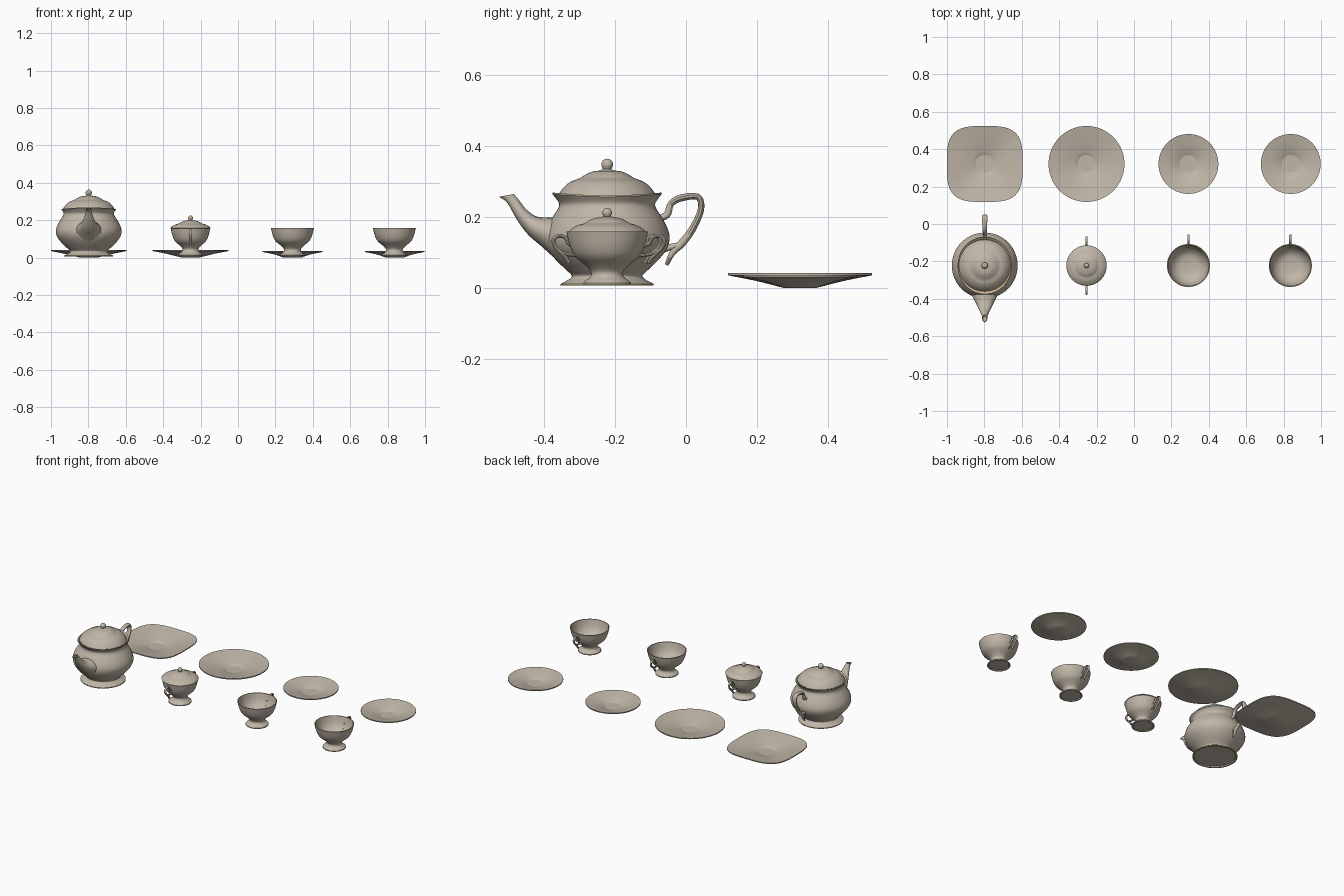
import bpy, bmesh, math
from mathutils import Vector

cube = bpy.data.objects.get("Cube")
if cube:
    bpy.data.objects.remove(cube)


def material(name, rgb):
    mat = bpy.data.materials.new(name)
    mat.use_nodes = True
    mat.diffuse_color = (*rgb, 1)
    bsdf = next(n for n in mat.node_tree.nodes if n.type == 'BSDF_PRINCIPLED')
    bsdf.inputs["Base Color"].default_value = (*rgb, 1)
    bsdf.inputs["Roughness"].default_value = 0.5
    return mat


PORCELAIN = material("warm porcelain", (0.53, 0.47, 0.39))
GILT = material("pale gilt", (0.62, 0.46, 0.25))


def spline(points, steps=4):
    """Smooth curve through points of any dimension."""
    pts = [Vector(p) for p in points]
    if len(pts) < 3:
        return pts
    ext = [2 * pts[0] - pts[1]] + pts + [2 * pts[-1] - pts[-2]]
    out = []
    for a, b, c, d in zip(ext, ext[1:], ext[2:], ext[3:]):
        for i in range(steps):
            t = i / steps
            out.append(b + (c - a) * (t / 2) + (2 * a - 5 * b + 4 * c - d) * (t * t / 2)
                       + (3 * b - a - 3 * c + d) * (t ** 3 / 2))
    return out + [pts[-1]]


def finish(name, bm, loc, gilt=None, turn=0):
    bmesh.ops.remove_doubles(bm, verts=bm.verts, dist=1e-5)
    bmesh.ops.recalc_face_normals(bm, faces=bm.faces)
    if gilt:
        for f in bm.faces:
            f.material_index = int(gilt(f.calc_center_median()))
    mesh = bpy.data.meshes.new(name)
    bm.to_mesh(mesh)
    bm.free()
    mesh.materials.append(PORCELAIN)
    mesh.materials.append(GILT)
    obj = bpy.data.objects.new(name, mesh)
    bpy.context.collection.objects.link(obj)
    obj.location = loc
    obj.rotation_euler.z = turn
    bpy.ops.object.select_all(action='DESELECT')
    obj.select_set(True)
    bpy.context.view_layer.objects.active = obj
    bpy.ops.object.shade_smooth_by_angle(angle=math.radians(40))
    return obj


def skin(bm, rings):
    """Join successive closed rings of points with quads."""
    loops = [[bm.verts.new(p) for p in ring] for ring in rings]
    n = len(loops[0])
    for a, b in zip(loops, loops[1:]):
        for i in range(n):
            j = (i + 1) % n
            bm.faces.new((a[i], a[j], b[j], b[i]))
    return loops


def lathe(name, runs, loc, shape=None, gilt=None, sides=56):
    """Turn (radius, height) runs; each run is smooth, joins are sharp."""
    profile = []
    for run in runs:
        profile += spline(run)[1 if profile else 0:]
    rings = []
    for r, z in profile:
        ring = []
        for i in range(sides):
            a = 2 * math.pi * i / sides
            rr, zz = shape(r, z, a) if shape else (r, z)
            ring.append((rr * math.cos(a), rr * math.sin(a), zz))
        rings.append(ring)
    bm = bmesh.new()
    skin(bm, rings)
    return finish(name, bm, loc, gilt)


def oval(centre, half_up, half_x, sides=16):
    return [centre + half_up * math.cos(2 * math.pi * i / sides)
            + Vector((half_x * math.sin(2 * math.pi * i / sides), 0, 0)) for i in range(sides)]


def handle(name, path, loc, turn=0):
    """Sweep an oval along (reach, height, half width, half thickness)."""
    pts = spline(path)
    rings = []
    for i, p in enumerate(pts):
        d = pts[min(i + 1, len(pts) - 1)] - pts[max(i - 1, 0)]
        normal = Vector((0, -d[1], d[0])).normalized()
        rings.append(oval(Vector((0, p[0], p[1])), normal * p[3], p[2], 10))
    bm = bmesh.new()
    loops = skin(bm, rings)
    bm.faces.new(loops[0])
    bm.faces.new(loops[-1])
    return finish(name, bm, loc, turn=turn)


def knob(base, radius, waist):
    """Profile run of a small ball finial, ending on the axis."""
    run = [(waist, base)]
    for i in range(1, 7):
        a = math.radians(-60 + 25 * i)
        run.append((radius * math.cos(a), base + radius * (0.9 + math.sin(a))))
    return run[:-1] + [(0, base + radius * 1.9)]


# Teapot
POT = (-0.798, -0.222, 0)


def pot_rim(r, z, a):
    # The lip is drawn out and lifted towards the spout and the handle
    k = max(0, min(1, (z - 0.235) / 0.025)) * (0 if r < 0.12 else 1)
    return r + 0.009 * k * math.sin(a) ** 2, z - 0.004 * k * math.cos(2 * a + math.pi) * -1


lathe("teapot_body", [
    [(0, 0.012), (0.118, 0.012)],
    [(0.118, 0.012), (0.122, 0.006)],
    [(0.122, 0.006), (0.131, 0.006)],
    [(0.131, 0.006), (0.131, 0.011)],
    [(0.131, 0.011), (0.119, 0.017), (0.104, 0.026), (0.1, 0.035), (0.115, 0.05), (0.145, 0.079),
     (0.168, 0.11), (0.176, 0.14), (0.169, 0.17), (0.153, 0.2), (0.138, 0.223), (0.135, 0.24),
     (0.145, 0.26)],
    [(0.145, 0.26), (0.144, 0.264)],
    [(0.144, 0.264), (0.134, 0.255), (0.125, 0.235)],
    [(0.125, 0.235), (0, 0.235)]],
    POT, pot_rim, lambda c: c.z < 0.0105 and c.xy.length > 0.125
    or c.z > 0.256 and c.xy.length < 0.146)

lathe("teapot_lid", [
    [(0, 0.25), (0.13, 0.25)],
    [(0.13, 0.25), (0.138, 0.26)],
    [(0.138, 0.26), (0.132, 0.27), (0.119, 0.286), (0.1, 0.3), (0.078, 0.308), (0.06, 0.319),
     (0.042, 0.327), (0.022, 0.33), (0.011, 0.334)],
    knob(0.332, 0.0165, 0.011)], POT)

# Spout sections: upper y and z, lower y and z, half width
sections = spline([
    (-0.485, 0.264, -0.526, 0.256, 0.014), (-0.471, 0.248, -0.503, 0.239, 0.016),
    (-0.449, 0.22, -0.476, 0.192, 0.028), (-0.418, 0.2, -0.445, 0.15, 0.043),
    (-0.375, 0.197, -0.405, 0.115, 0.064), (-0.33, 0.19, -0.345, 0.06, 0.08)])
spout = []
for uy, uz, ly, lz, w in sections:
    top, low = Vector((0, uy + 0.222, uz)), Vector((0, ly + 0.222, lz))
    spout.append(oval((top + low) / 2, (top - low) / 2, w))
# Hollow mouth
inner = []
for ring, s in ((spout[4], 0.6), (spout[0], 0.78)):
    mid = sum((Vector(p) for p in ring), Vector()) / len(ring)
    inner.append([mid + (p - mid) * s for p in ring])
bm = bmesh.new()
loops = skin(bm, inner + spout)
bm.faces.new(loops[0])
bm.faces.new(loops[-1])
finish("teapot_spout", bm, POT)

handle("teapot_handle", [
    (0.135, 0.192, 0.009, 0.008), (0.168, 0.205, 0.01, 0.01), (0.179, 0.235, 0.011, 0.009),
    (0.205, 0.252, 0.013, 0.01), (0.255, 0.256, 0.015, 0.009), (0.264, 0.22, 0.015, 0.009),
    (0.24, 0.165, 0.013, 0.01), (0.21, 0.125, 0.011, 0.011), (0.185, 0.1, 0.01, 0.009),
    (0.167, 0.064, 0.007, 0.005)], POT)
handle("teapot_handle_brace", [
    (0.14, 0.1, 0.009, 0.009), (0.17, 0.112, 0.009, 0.009), (0.21, 0.122, 0.009, 0.008)], POT)


# Cups and sugar bowl share one footed bowl
def bowl(name, loc, rim):
    s = rim / 0.115
    outer = [(0.046, 0.046), (0.062, 0.064), (0.09, 0.088), (0.105, 0.118), (0.115, 0.158)]
    inside = [(0.11, 0.158), (0.1, 0.12), (0.085, 0.093), (0.055, 0.072), (0, 0.066)]
    lathe(name, [
        [(0, 0.014), (0.058, 0.014)],
        [(0.058, 0.014), (0.061, 0.009)],
        [(0.061, 0.009), (0.067, 0.009)],
        [(0.067, 0.009), (0.067, 0.014)],
        [(0.067, 0.014), (0.06, 0.021), (0.047, 0.031)] + [(r * s, z) for r, z in outer],
        [(rim, 0.158), (0.11 * s, 0.158)],
        [(r * s, z) for r, z in inside]],
        loc, gilt=lambda c: c.z > 0.1575)


def small_handle(name, loc, shift=0, turn=0):
    path = [(0.1, 0.117), (0.119, 0.125), (0.127, 0.141), (0.146, 0.146), (0.161, 0.134),
            (0.155, 0.114), (0.138, 0.097), (0.126, 0.085), (0.117, 0.069)]
    handle(name, [(d + shift, z, 0.0065, 0.0055) for d, z in path], loc, turn)
    brace = [(0.085, 0.09), (0.115, 0.093), (0.138, 0.098)]
    handle(name + "_brace", [(d + shift, z, 0.006, 0.005) for d, z in brace], loc, turn)


SUGAR = (-0.254, -0.222, 0)
bowl("sugar_bowl", SUGAR, 0.106)
small_handle("sugar_back_handle", SUGAR, -0.01)
small_handle("sugar_front_handle", SUGAR, -0.01, math.pi)
lathe("sugar_lid", [
    [(0, 0.15), (0.098, 0.15)],
    [(0.098, 0.15), (0.108, 0.158)],
    [(0.108, 0.158), (0.1, 0.166), (0.083, 0.176), (0.063, 0.182), (0.048, 0.191),
     (0.03, 0.197), (0.009, 0.201)],
    knob(0.199, 0.0135, 0.009)], SUGAR)

for side, x in (("right", 0.291), ("left", 0.836)):
    bowl(side + "_cup", (x, -0.222, 0), 0.115)
    small_handle(side + "_cup_handle", (x, -0.222, 0))


# Plates and saucers
def plate(name, x, radius, height, shape=None):
    lathe(name, [
        [(0, 0), (0.048, 0)],
        [(0.048, 0), (radius * 0.6, height * 0.46), (radius, height - 0.006)],
        [(radius, height - 0.006), (radius, height)],
        [(radius, height), (radius * 0.6, height * 0.6), (0.055, 0.008)],
        [(0.055, 0.008), (0.045, 0.005), (0, 0.005)]], (x, 0.321, 0), shape, sides=64)


def squared(r, z, a):
    # Rounded-square outline that fades to a round centre
    n = 3.4
    k = (abs(math.cos(a)) ** n + abs(math.sin(a)) ** n) ** (-1 / n)
    return r * (1 + (k - 1) * min(1, r / 0.15)), z


plate("teapot_stand", POT[0], 0.203, 0.041, squared)
plate("sugar_plate", SUGAR[0], 0.203, 0.041)
plate("right_saucer", 0.291, 0.16, 0.036)
plate("left_saucer", 0.838, 0.16, 0.036)
